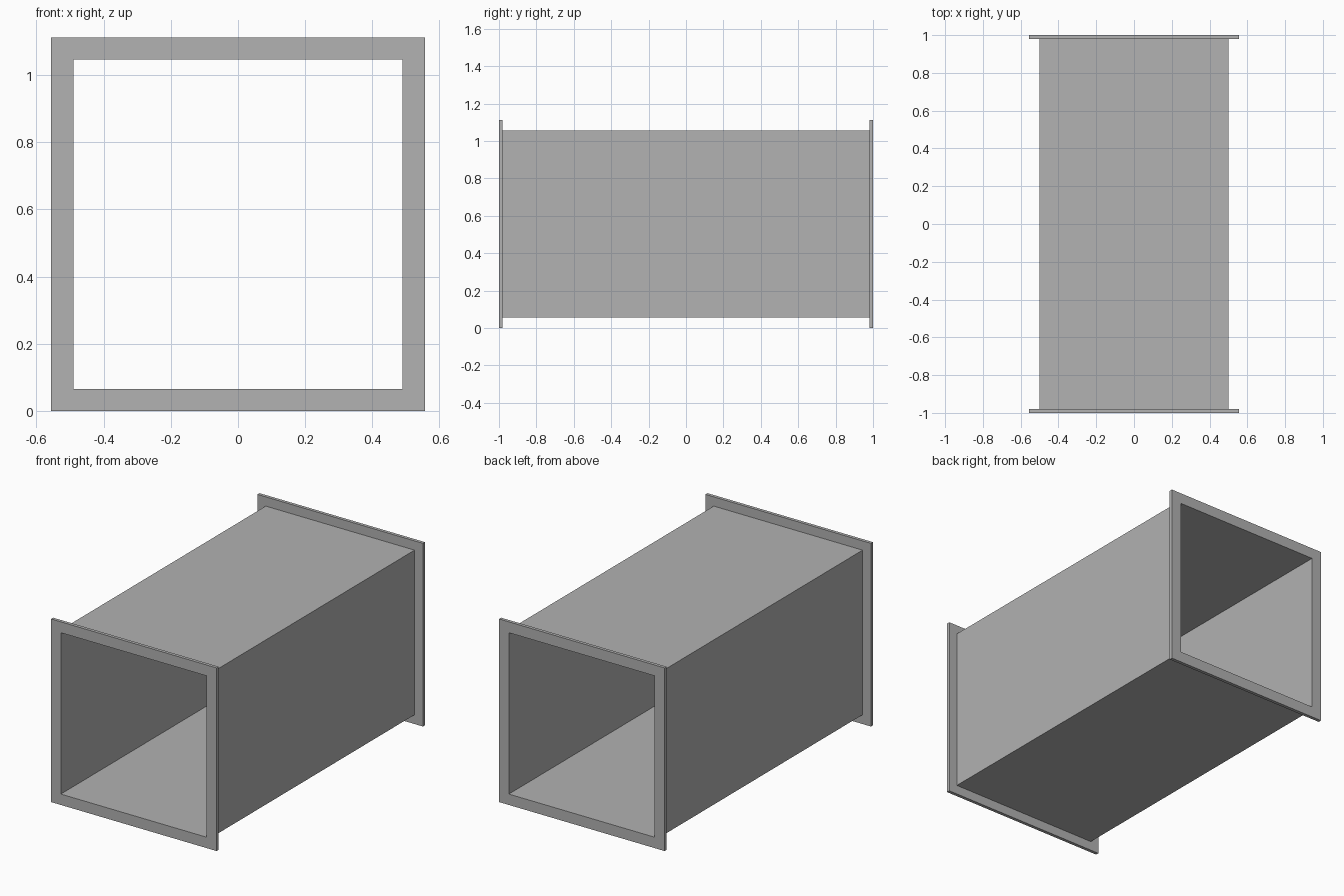
import bpy
import bmesh

cube = bpy.data.objects.get("Cube")
if cube:
    bpy.data.objects.remove(cube, do_unlink=True)

FLANGE_HALF = 0.556    # outer half width of the end frames
DUCT_HALF = 0.5        # outer half width of the duct
BORE_HALF = 0.49       # half width of the square opening
FLANGE_THICK = 0.02
CENTRE_Z = FLANGE_HALF

# Galvanised metal
metal = bpy.data.materials.new("galvanised_grey")
metal.use_nodes = True
grey = (0.445, 0.445, 0.445, 1)
metal.diffuse_color = grey
metal.node_tree.nodes["Principled BSDF"].inputs["Base Color"].default_value = grey


def square_tube(name, outer, inner, y0, y1, capped):
    """Square tube along y, with its end faces optionally closed into a frame."""
    bm = bmesh.new()
    corners = [(-1, -1), (1, -1), (1, 1), (-1, 1)]

    def loop(half, y):
        return [bm.verts.new((sx * half, y, CENTRE_Z + sz * half)) for sx, sz in corners]

    rings = [loop(outer, y0), loop(outer, y1), loop(inner, y1), loop(inner, y0)]
    for i, ring in enumerate(rings):
        if not capped and i % 2:      # odd steps are the end faces
            continue
        following = rings[(i + 1) % 4]
        for k in range(4):
            n = (k + 1) % 4
            bm.faces.new((ring[k], ring[n], following[n], following[k]))
    mesh = bpy.data.meshes.new(name)
    bm.to_mesh(mesh)
    bm.free()
    mesh.materials.append(metal)
    obj = bpy.data.objects.new(name, mesh)
    bpy.context.collection.objects.link(obj)
    return obj


# Duct walls, ending against the flanges
inner_end = 1 - FLANGE_THICK
square_tube("duct_walls", DUCT_HALF, BORE_HALF, -inner_end, inner_end, False)

# Flat connecting flange at each end
square_tube("front_flange", FLANGE_HALF, BORE_HALF, -1, -inner_end, True)
square_tube("back_flange", FLANGE_HALF, BORE_HALF, inner_end, 1, True)
